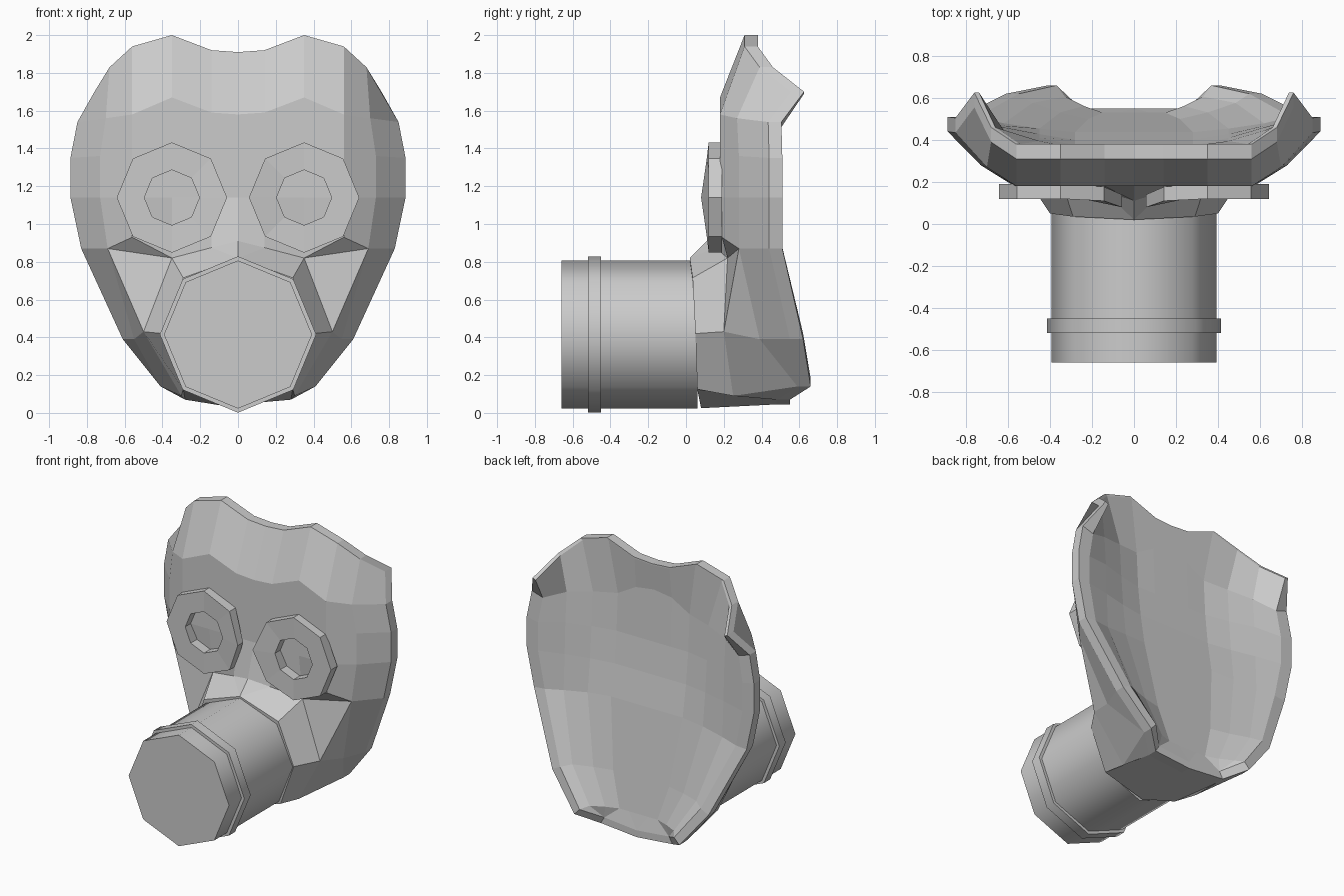
import bpy, bmesh
from math import sin, cos, pi, radians

if "Cube" in bpy.data.objects:
    bpy.data.objects.remove(bpy.data.objects["Cube"])


def make_object(name, faces, mirror=False):
    """Build a mesh from faces given as coordinate loops, optionally both sides of x = 0."""
    bm, cache = bmesh.new(), {}

    def vert(p):
        key = tuple(round(c, 4) + 0.0 for c in p)
        if key not in cache:
            cache[key] = bm.verts.new(key)
        return cache[key]

    for side in ((1, -1) if mirror else (1,)):
        for f in faces:
            vs = [vert((p[0] * side, p[1], p[2])) for p in f]
            bm.faces.new(vs if side == 1 else vs[::-1])
    bmesh.ops.recalc_face_normals(bm, faces=bm.faces)
    me = bpy.data.meshes.new(name)
    bm.to_mesh(me)
    bm.free()
    ob = bpy.data.objects.new(name, me)
    bpy.context.collection.objects.link(ob)
    return ob


def strip(a, b):
    return [[a[i], a[i + 1], b[i + 1], b[i]] for i in range(len(a) - 1)]


# Outer face shell, right half: rows from the brow edge to the cheekbones
A = [(0, .31, 1.91), (.14, .31, 1.92), (.35, .31, 2.0), (.56, .31, 1.94), (.68, .39, 1.83), (.76, .555, 1.70)]
B = [(0, .18, 1.58), (.14, .18, 1.59), (.35, .18, 1.67), (.56, .18, 1.58), (.70, .27, 1.56), (.85, .435, 1.54)]
C = [(0, .18, 1.36), (.14, .18, 1.36), (.35, .18, 1.40), (.56, .18, 1.38), (.73, .28, 1.36), (.887, .44, 1.35)]
D = [(0, .18, 1.14), (.14, .18, 1.14), (.35, .18, 1.14), (.57, .18, 1.14), (.73, .28, 1.14), (.887, .44, 1.14)]
E = [(0, .11, .91), (.14, .155, .875), (.35, .22, .82), (.56, .19, .93), (.69, .28, .87), (.83, .44, .87)]
faces = strip(A, B) + strip(B, C) + strip(C, D) + strip(D, E)

# Snout collar, cheeks and chin
S = [(0, .02, .82), (.29, .035, .715), (.40, .05, .42), (.29, .06, .125), (0, .08, .025)]
K, M, Q = (.50, .20, .43), (.55, .39, .39), (.30, .25, .09)
R6, R7, R8, R9 = (.61, .55, .39), (.41, .59, .14), (.28, .48, .07), (0, .48, .045)
faces += [[E[0], E[1], S[0]], [E[1], E[2], S[1], S[0]], [E[2], E[3], E[4]],
          [S[1], E[2], K, S[2]], [E[2], E[4], K], [E[4], M, K], [E[4], E[5], R6, M],
          [S[2], K, Q, S[3]], [K, M, R7, Q], [M, R6, R7], [Q, R7, R8],
          [S[3], Q, R8], [S[3], R8, R9, S[4]], S]

# Rim: straight edge going back, then a lip turning inward, widest at the sides
rim = A + [B[5], C[5], D[5], E[5], R6, R7, R8, R9]
back = [(x, y + .07, z) for x, y, z in rim]
lip = [(x * (.97 if z > 1.65 else .9), y, z - .01 if z > 1.65 else 1 + (z - 1) * .95) for x, y, z in back]
faces += strip(rim, back) + strip(back, lip)

# Shallow hollow inside: (x, y) profile per row, then heights
XY = [(0, 0), (.14, 0), (.28, 0), (.45, .035), (.62, .085)]


def inner(y, heights, edge, width=1.0, curve=1.0):
    return [(x * width, y + dy * curve, z) for (x, dy), z in zip(XY, heights)] + [edge]


rows = [lip[:6],
        inner(.36, (1.72, 1.70, 1.62, 1.60, 1.57), lip[6]),
        inner(.375, [1.36] * 5, lip[7]),
        inner(.40, [1.14] * 5, lip[8], 1, .8),
        inner(.437, [.92, .92, .92, .91, .89], lip[9], 1, .5),
        inner(.50, [.44] * 5, lip[10], .78, .9),
        inner(.53, [.20] * 5, lip[11], .53, .9)]
for a, b in zip(rows, rows[1:]):
    faces += strip(a, b)
H = rows[-1]
faces += [[H[0], H[1], lip[13]], [H[1], H[2], lip[12], lip[13]],
          [H[2], H[3], lip[12]], [H[3], H[4], lip[12]], [H[4], lip[11], lip[12]]]
make_object("mask_shell", faces, mirror=True)


# Eight-sided eyepieces, bent forward where they meet the nose bridge
def eye_ring(side, radius, y, bend):
    pts = []
    for k in range(8):
        a = k * pi / 4
        dy = bend * {4: 1, 3: .25, 5: .25}.get(k, 0)
        pts.append((side * (.35 + radius * cos(a)), y - dy, 1.14 + radius * sin(a)))
    return pts + pts[:1]


for side, label in ((1, "right"), (-1, "left")):
    loops = [eye_ring(side, .292, .12, .04), eye_ring(side, .292, .19, .05),
             eye_ring(side, .146, .19, 0), eye_ring(side, .146, .12, 0)]
    eye_faces = []
    for i in range(4):
        eye_faces += strip(loops[i], loops[(i + 1) % 4])
    make_object("eyepiece_" + label, eye_faces)


# Filter canister and its raised band
def barrel(name, radius, y0, y1):
    bpy.ops.mesh.primitive_cylinder_add(vertices=8, radius=radius, depth=y1 - y0,
                                        location=(0, (y0 + y1) / 2, .415), rotation=(pi / 2, 0, 0))
    bpy.context.object.name = name
    bpy.ops.object.shade_smooth_by_angle(angle=radians(60))


barrel("filter_canister", .392, -.66, .06)
barrel("canister_band", .414, -.52, -.45)
